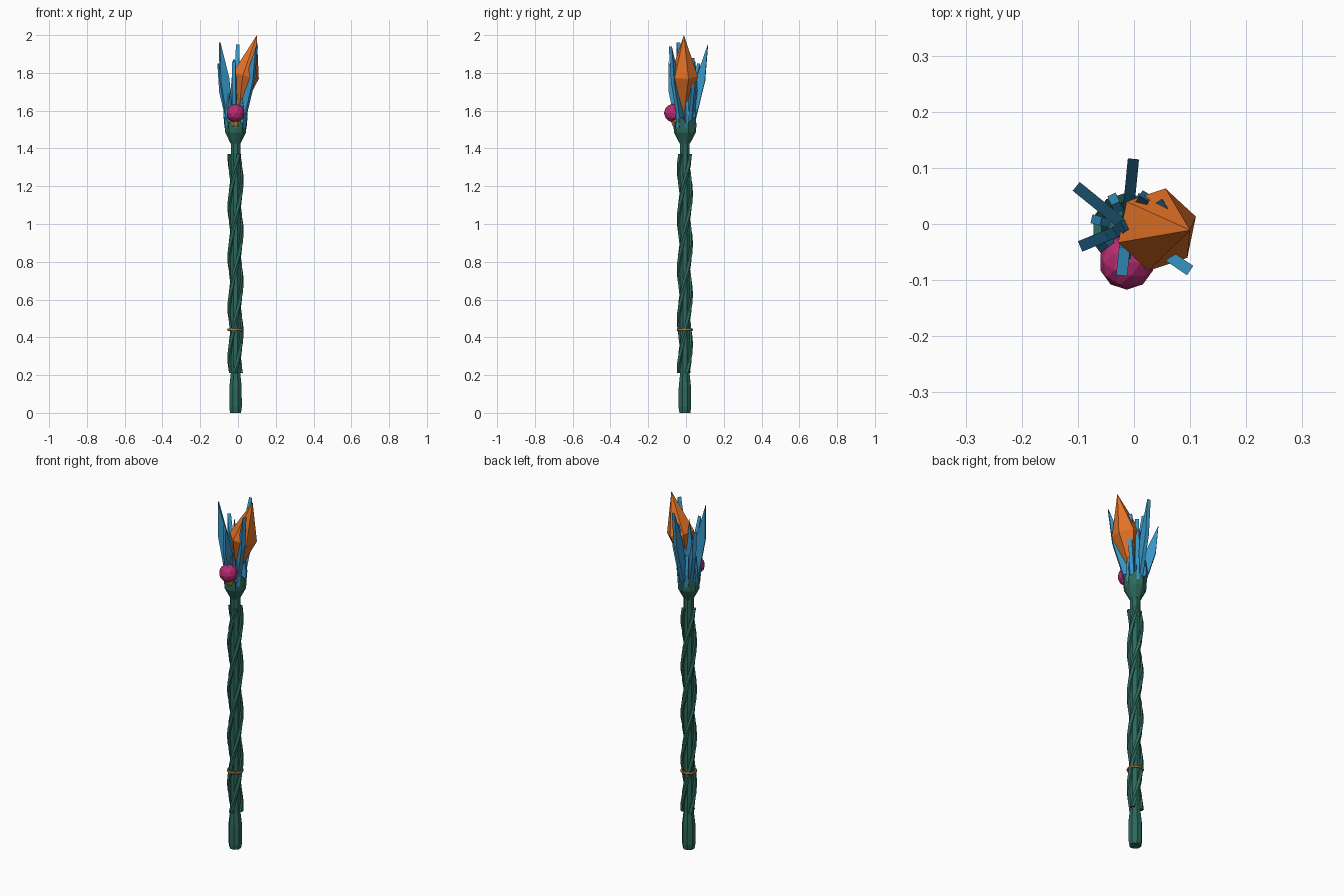
import bpy, bmesh
from math import sin, cos, pi, tau, radians
from mathutils import Vector

if "Cube" in bpy.data.objects:
    bpy.data.objects.remove(bpy.data.objects["Cube"])

CX, CY = -0.013, -0.006   # staff axis


def material(name, rgb):
    m = bpy.data.materials.new(name)
    m.diffuse_color = (*rgb, 1)
    m.use_nodes = True
    m.node_tree.nodes["Principled BSDF"].inputs["Base Color"].default_value = m.diffuse_color
    return m


GREEN = material("green_wood", (0.025, 0.14, 0.105))
BLUE = material("blue_crystal", (0.04, 0.31, 0.58))
ORANGE = material("orange_crystal", (0.78, 0.17, 0.02))
PINK = material("magenta_gem", (0.48, 0.025, 0.17))
GOLD = material("gold", (0.52, 0.27, 0.04))


def finish(name, bm, mat):
    bmesh.ops.recalc_face_normals(bm, faces=bm.faces)
    me = bpy.data.meshes.new(name)
    bm.to_mesh(me)
    bm.free()
    me.materials.append(mat)
    ob = bpy.data.objects.new(name, me)
    bpy.context.collection.objects.link(ob)
    return ob


def loft(name, rings, mat):
    """Skin a list of vertex loops and cap both ends."""
    bm = bmesh.new()
    loops = [[bm.verts.new(p) for p in ring] for ring in rings]
    n = len(loops[0])
    for a, b in zip(loops, loops[1:]):
        for i in range(n):
            j = (i + 1) % n
            bm.faces.new((a[i], a[j], b[j], b[i]))
    bm.faces.new(loops[0])
    bm.faces.new(loops[-1])
    return finish(name, bm, mat)


def circle(x, y, z, r, n, phase=0.0, jag=0.0):
    return [(x + r * cos(tau * i / n + phase), y + r * sin(tau * i / n + phase),
             z + jag * (i % 2)) for i in range(n)]


def lathe(name, profile, n, mat, x=CX, y=CY):
    return loft(name, [circle(x, y, z, r, n, pi / n) for r, z in profile], mat)


# shaft with swollen foot
lathe("shaft", [(0.031, 0), (0.036, 0.03), (0.035, 0.14), (0.027, 0.21),
                (0.028, 0.8), (0.027, 1.45)], 8, GREEN)

# twisted vines around the shaft
STEPS = 22
for k in range(3):
    rings = []
    for s in range(STEPS + 1):
        t = s / STEPS
        a = tau * (k / 3 + 1.45 * t) + 0.4
        out = Vector((cos(a), sin(a), 0))
        side = Vector((-sin(a), cos(a), 0))
        c = Vector((CX, CY, 0.21 + 1.16 * t)) + out * 0.03
        rings.append([c + out * 0.013 * cos(tau * i / 5) + side * 0.014 * sin(tau * i / 5)
                      for i in range(5)])
    loft(f"vine_{k + 1}", rings, GREEN)

# gold band
bm = bmesh.new()
N, M = 16, 6
grid = [[bm.verts.new((CX + (0.038 + 0.006 * cos(tau * j / M)) * cos(tau * i / N),
                       CY + (0.038 + 0.006 * cos(tau * j / M)) * sin(tau * i / N),
                       0.44 + 0.007 * sin(tau * j / M))) for j in range(M)] for i in range(N)]
for i in range(N):
    for j in range(M):
        p, q, k = (i + 1) % N, (j + 1) % M, grid
        bm.faces.new((k[i][j], k[p][j], k[p][q], k[i][q]))
finish("gold_band", bm, GOLD)

# flared collar with jagged hollow rim
spec = [(0.027, 1.425, 0), (0.058, 1.485, 0), (0.062, 1.53, 0.035),
        (0.047, 1.53, 0.03), (0.035, 1.51, 0)]
loft("collar", [circle(CX, CY, z, r, 10, pi / 10, jag) for r, z, jag in spec], GREEN)


def shard(name, base, tip, width, thick, belly=0.5, radial=None):
    """Flat kite-shaped crystal standing in a radial vertical plane."""
    base, tip = Vector(base), Vector(tip)
    axis = (tip - base).normalized()
    out = Vector(radial) if radial else Vector((tip.x - CX, tip.y - CY, 0))
    side = out.cross(Vector((0, 0, 1))).normalized()
    wide = side.cross(axis).normalized()
    mid = base.lerp(tip, belly)
    root = width * 0.3
    outline = [base - wide * root, base + wide * root, mid + wide * width / 2,
               tip, mid - wide * width / 2]
    loft(name, [[p + side * s * thick / 2 for p in outline] for s in (-1, 1)], BLUE)


# tall shards
tips = [(-0.103, 0.067, 1.85), (-0.001, 0.116, 1.95), (-0.096, -0.04, 1.96),
        (0.10, -0.083, 1.94), (-0.022, -0.092, 1.86), (0.055, 0.036, 1.88),
        (0.018, 0.045, 1.86)]
for i, t in enumerate(tips):
    d = Vector((t[0] - CX, t[1] - CY, 0)).normalized()
    base = Vector((CX, CY, 1.50)) + d * 0.028
    shard(f"tall_shard_{i + 1}", base, t, 0.05, 0.02, 0.58)
shard("centre_shard", (CX, CY, 1.50), (-0.02, -0.004, 1.87), 0.04, 0.02, 0.55, (1, 0.6, 0))

# short shards around the rim
for i in range(7):
    a = tau * i / 7 + radians(12)
    d = Vector((cos(a), sin(a), 0))
    c = Vector((CX, CY, 0))
    shard(f"short_shard_{i + 1}", c + d * 0.048 + Vector((0, 0, 1.51)),
          c + d * 0.047 + Vector((0, 0, 1.69)), 0.034, 0.016, 0.4, tuple(d))

# large leaning orange crystal
bm = bmesh.new()
low = bm.verts.new((0.0, -0.012, 1.56))
top = bm.verts.new((0.10, -0.011, 2.0))
belt = []
for i in range(6):
    a = tau * i / 6 + radians(18)
    x = 0.075 * cos(a)
    belt.append(bm.verts.new((0.041 + x * 0.97, -0.01 + 0.075 * sin(a), 1.785 - 0.23 * x)))
for i in range(6):
    a, b = belt[i], belt[(i + 1) % 6]
    bm.faces.new((a, b, top))
    bm.faces.new((b, a, low))
finish("orange_crystal", bm, ORANGE)

# round gem and its gold mount on the front
bm = bmesh.new()
bmesh.ops.create_icosphere(bm, subdivisions=2, radius=0.049)
bmesh.ops.translate(bm, verts=bm.verts, vec=(CX, -0.068, 1.587))
finish("round_gem", bm, PINK)
lathe("gem_mount", [(0.016, 1.515), (0.022, 1.525), (0.032, 1.557)], 8, GOLD, CX, -0.053)
